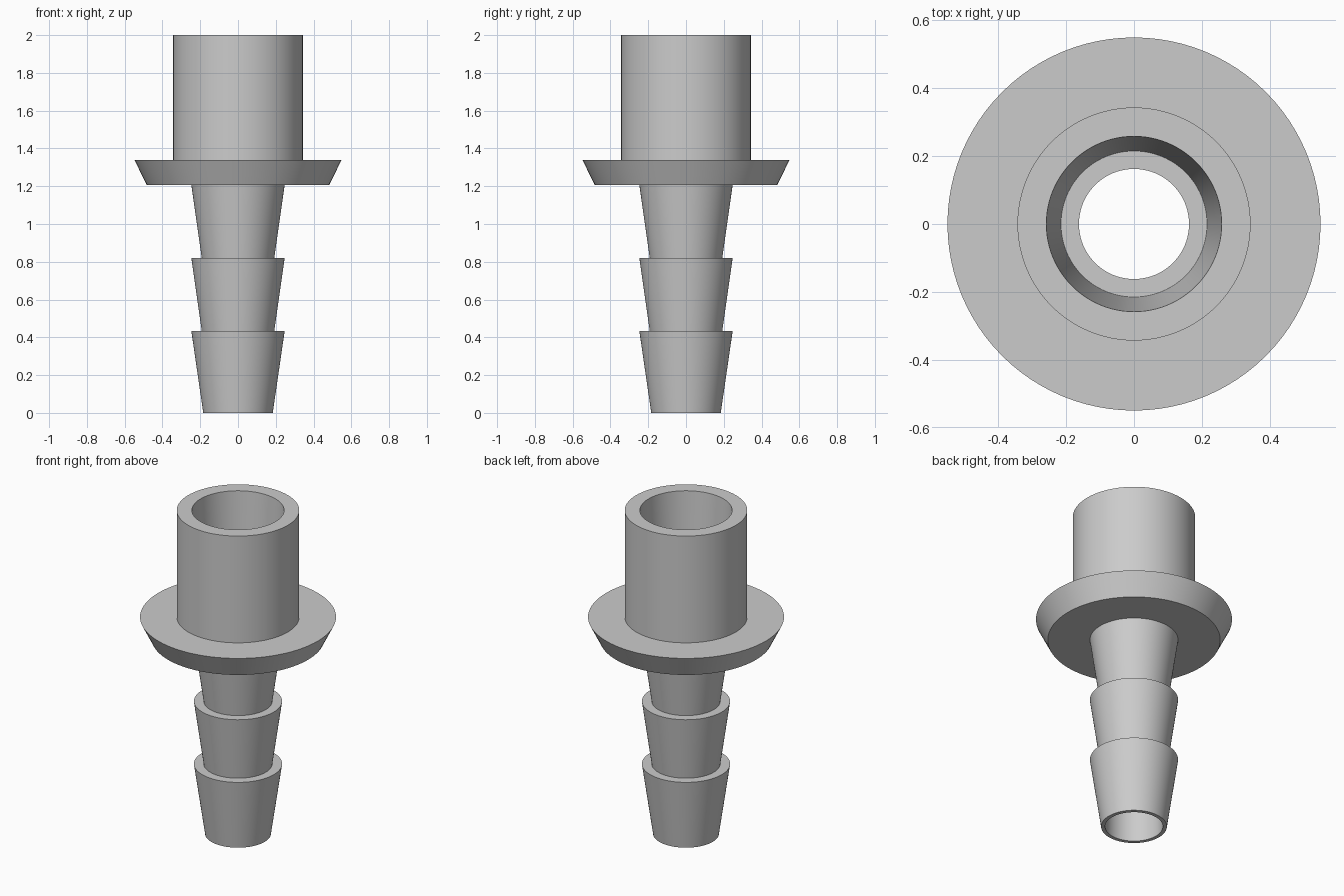
import bpy
import bmesh
import math

cube = bpy.data.objects.get("Cube")
if cube:
    bpy.data.objects.remove(cube, do_unlink=True)

SEGMENTS = 96

# Plain grey plastic
grey = bpy.data.materials.new("grey_plastic")
grey.use_nodes = True
colour = (0.6, 0.6, 0.6, 1)
grey.diffuse_color = colour
grey.node_tree.nodes["Principled BSDF"].inputs["Base Color"].default_value = colour


def lathe(name, profile, material):
    """Revolve a closed (radius, height) outline around the z axis."""
    bm = bmesh.new()
    verts = [bm.verts.new((r, 0, z)) for r, z in profile]
    edges = [bm.edges.new((v, verts[i - 1])) for i, v in enumerate(verts)]
    bmesh.ops.spin(bm, geom=verts + edges, axis=(0, 0, 1), cent=(0, 0, 0),
                   angle=math.tau, steps=SEGMENTS, use_merge=True)
    bmesh.ops.remove_doubles(bm, verts=bm.verts, dist=0.0001)
    bmesh.ops.recalc_face_normals(bm, faces=bm.faces)
    mesh = bpy.data.meshes.new(name)
    bm.to_mesh(mesh)
    bm.free()
    mesh.materials.append(material)
    obj = bpy.data.objects.new(name, mesh)
    bpy.context.collection.objects.link(obj)
    bpy.ops.object.select_all(action="DESELECT")
    obj.select_set(True)
    bpy.context.view_layer.objects.active = obj
    bpy.ops.object.shade_smooth_by_angle(angle=math.radians(25))
    return obj


# Three stacked barbs, each flaring upwards
barb_heights = [0, 0.433, 0.82, 1.207]
barb_bottoms = [0.184, 0.192, 0.192]
barbs = []
for bottom, low, high in zip(barb_bottoms, barb_heights, barb_heights[1:]):
    barbs += [(bottom, low), (0.247, high)]

# Bevelled flange, then the straight socket wall
flange = [(0.483, 1.207), (0.549, 1.34)]
socket = [(0.343, 1.34), (0.343, 2)]

# Tapered socket bore, inner ledge and narrow through hole
bore = [(0.258, 2), (0.215, 1.3), (0.162, 1.3), (0.162, 0)]

lathe("hose_barb_fitting", barbs + flange + socket + bore, grey)
